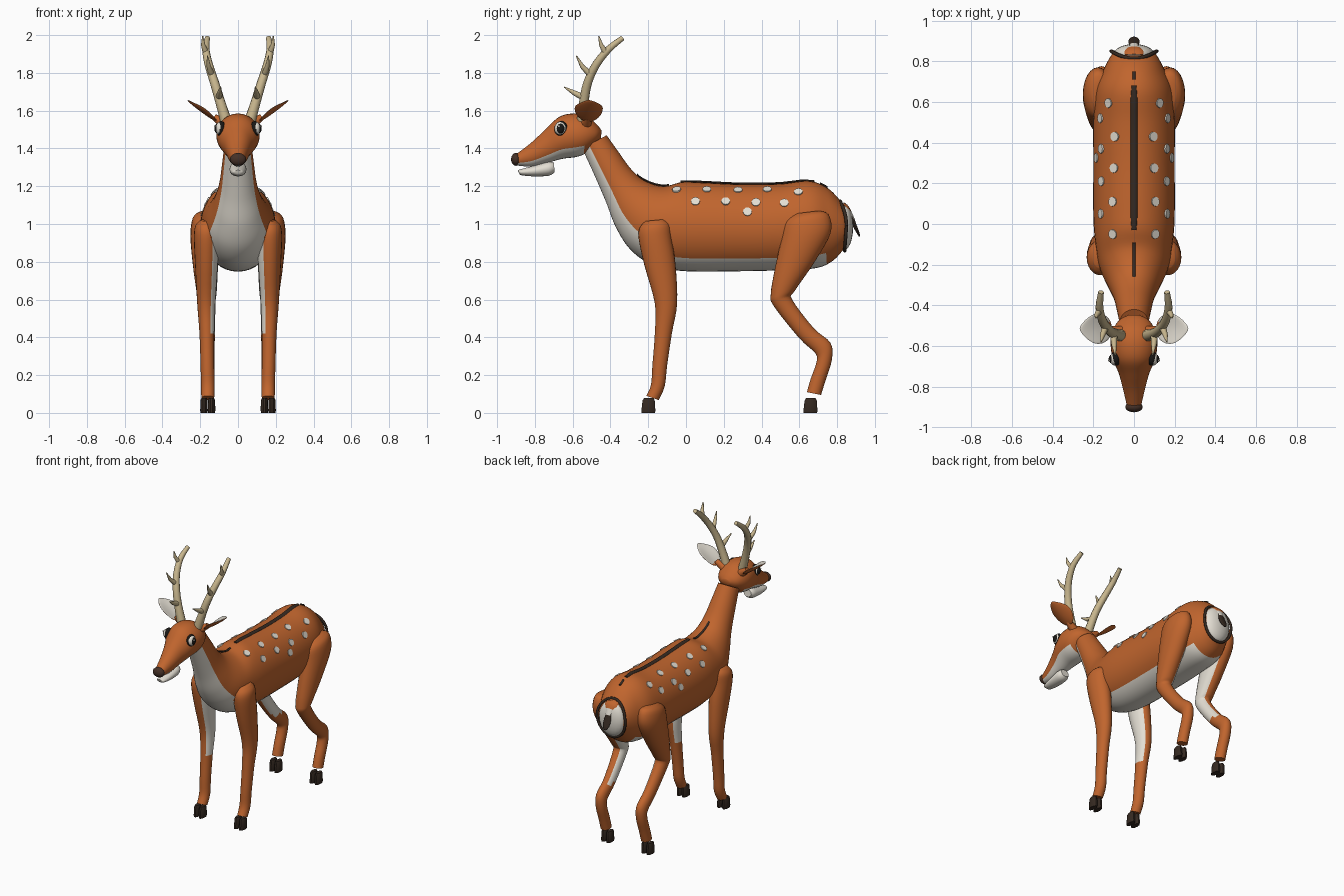
import bpy, bmesh, math
from mathutils import Vector, Matrix
from mathutils.bvhtree import BVHTree

if "Cube" in bpy.data.objects:
    bpy.data.objects.remove(bpy.data.objects["Cube"])


def material(name, rgb):
    m = bpy.data.materials.new(name)
    m.diffuse_color = (*rgb, 1)
    m.use_nodes = True
    m.node_tree.nodes["Principled BSDF"].inputs["Base Color"].default_value = m.diffuse_color
    return m


ORANGE = material("russet fur", (0.53, 0.13, 0.027))
CREAM = material("cream fur", (0.77, 0.73, 0.65))
DARK = material("dark brown", (0.035, 0.022, 0.015))
BONE = material("antler bone", (0.58, 0.47, 0.27))
BLACK = material("eye black", (0.01, 0.009, 0.008))
NOSE = material("nose brown", (0.06, 0.03, 0.02))


def finish(name, bm, mats, angle=50):
    bmesh.ops.recalc_face_normals(bm, faces=bm.faces[:])
    me = bpy.data.meshes.new(name)
    bm.to_mesh(me)
    bm.free()
    for m in mats:
        me.materials.append(m)
    ob = bpy.data.objects.new(name, me)
    bpy.context.collection.objects.link(ob)
    bpy.ops.object.select_all(action='DESELECT')
    ob.select_set(True)
    bpy.context.view_layer.objects.active = ob
    bpy.ops.object.shade_smooth_by_angle(angle=math.radians(angle))
    return ob


def spline(rows, sub):
    """Catmull-Rom interpolation of number tuples."""
    if sub == 1:
        return rows
    out = []
    for i in range(len(rows) - 1):
        p0, p1, p2 = rows[max(i - 1, 0)], rows[i], rows[i + 1]
        p3 = rows[min(i + 2, len(rows) - 1)]
        for k in range(sub):
            t = k / sub
            out.append(tuple(
                b + 0.5 * t * (c - a + t * (2 * a - 5 * b + 4 * c - d + t * (3 * (b - c) + d - a)))
                for a, b, c, d in zip(p0, p1, p2, p3)))
    return out + [rows[-1]]


def loft(name, rows, mats, rule=None, side=1, sides=24, sub=4, angle=50):
    """Rows: upper y, z / lower y, z / half width / centre x of elliptical rings."""
    bm = bmesh.new()
    rings = []
    for yt, zt, yb, zb, hw, cx in spline([r if len(r) == 6 else (*r, 0) for r in rows], sub):
        mid = Vector((side * cx, (yt + yb) / 2, (zt + zb) / 2))
        up = Vector((0, (yt - yb) / 2, (zt - zb) / 2))
        ring = []
        for j in range(sides):
            a = 2 * math.pi * j / sides
            ring.append(bm.verts.new(mid + Vector((hw * math.cos(a), 0, 0)) + up * math.sin(a)))
        rings.append(ring)
    for r0, r1 in zip(rings, rings[1:]):
        for j in range(sides):
            k = (j + 1) % sides
            f = bm.faces.new((r0[j], r0[k], r1[k], r1[j]))
            a = 2 * math.pi * (j + 0.5) / sides
            if rule:
                f.material_index = rule(f.calc_center_median(), side * math.cos(a), math.sin(a))
    for ring in (rings[0], rings[-1]):
        f = bm.faces.new(ring)
        if rule:
            f.material_index = rule(f.calc_center_median(), 0, 0)
    return finish(name, bm, mats, angle)


def ball(name, loc, scale, mat, rot=None):
    bm = bmesh.new()
    bmesh.ops.create_uvsphere(bm, u_segments=20, v_segments=12, radius=1)
    m = Matrix.Translation(loc) @ (rot or Matrix()) @ Matrix.Diagonal((*scale, 1))
    bmesh.ops.transform(bm, matrix=m, verts=bm.verts[:])
    return finish(name, bm, [mat])


def tube(name, pts, mat, sides=3):
    """Tapered round tube; points are x, y, z, radius."""
    cu = bpy.data.curves.new(name, 'CURVE')
    cu.dimensions = '3D'
    cu.bevel_depth, cu.bevel_resolution, cu.use_fill_caps = 1, sides, True
    sp = cu.splines.new('POLY')
    sp.points.add(len(pts) - 1)
    for p, (x, y, z, r) in zip(sp.points, pts):
        p.co, p.radius = (x, y, z, 1), r
    cu.materials.append(mat)
    ob = bpy.data.objects.new(name, cu)
    bpy.context.collection.objects.link(ob)
    bpy.ops.object.select_all(action='DESELECT')
    ob.select_set(True)
    bpy.context.view_layer.objects.active = ob
    bpy.ops.object.convert(target='MESH')
    bpy.ops.object.shade_smooth_by_angle(angle=math.radians(50))


# Neck and body, with pale throat and belly
def body_rule(c, x, s):
    t = min(max((c.y + 0.32) / 0.2, 0), 1)
    return int(s < -0.42 - 0.31 * t and c.y < 0.74)


body = loft("body", [
    (-.42, 1.47, -.55, 1.40, .07), (-.36, 1.385, -.49, 1.27, .083), (-.29, 1.29, -.425, 1.12, .10),
    (-.22, 1.23, -.37, .98, .13), (-.12, 1.20, -.29, .86, .17), (-.02, 1.222, -.17, .78, .19),
    (.08, 1.22, .0, .75, .2), (.3, 1.21, .3, .75, .2), (.5, 1.213, .5, .755, .2),
    (.65, 1.228, .68, .765, .19), (.75, 1.19, .77, .80, .15), (.82, 1.12, .83, .86, .115),
    (.845, 1.08, .85, .89, .095)], [ORANGE, CREAM], body_rule, sides=40, sub=6)
surface = BVHTree.FromObject(body, bpy.context.evaluated_depsgraph_get())

# Dark stripes along the spine
for name, y0, y1, w in (("neck_stripe", -.26, -.09, .008), ("back_stripe", -.03, .68, .016),
                        ("rump_stripe", .71, .75, .008)):
    rows = []
    for i in range(13):
        y = y0 + (y1 - y0) * i / 12
        z = surface.ray_cast(Vector((0, y, 3)), Vector((0, 0, -1)))[0].z
        rows.append((y, z + .009, y, z - .004, w * (.75 if i in (0, 12) else 1)))
    loft(name, rows, [DARK], sides=8, sub=1)

# Pale spots on both flanks
SPOTS = [(-.05, 1.182), (.05, 1.12), (.11, 1.183), (.21, 1.12), (.275, 1.18), (.325, 1.065),
         (.37, 1.115), (.43, 1.183), (.52, 1.112), (.595, 1.17)]
for side in (1, -1):
    bm = bmesh.new()
    for y, z in SPOTS:
        p, n, _, _ = surface.ray_cast(Vector((side, y, z)), Vector((-side, 0, 0)))
        m = Matrix.Translation(p + n * .001) @ n.to_track_quat('Z', 'Y').to_matrix().to_4x4()
        bmesh.ops.create_cone(bm, cap_ends=True, segments=12, radius1=.024, radius2=.023,
                              depth=.008, matrix=m)
    finish("spots", bm, [CREAM], 30)

# Rump patch with dark outline, and tail
ball("rump_patch", (0, .835, .985), (.1, .05, .125), CREAM)
outline = []
for i in range(33):
    a = 2 * math.pi * i / 32
    s = math.sin(a)
    outline.append((.112 * math.cos(a), .85 - .035 * max(s, 0) ** 2 - .01 * max(-s, 0),
                    .99 + .132 * s, .009))
tube("rump_outline", outline, DARK, 2)
loft("tail", [(.835, 1.115, .83, 1.09, .045), (.86, 1.095, .85, 1.07, .045),
              (.885, 1.045, .865, 1.035, .022), (.905, .99, .885, .985, .028),
              (.918, .955, .905, .95, .022), (.922, .935, .915, .933, .008)],
     [ORANGE, CREAM, DARK], lambda c, x, s: 0 if c.z > 1.07 else 1 if c.z > 1.035 else 2, sides=12)

# Head, lower jaw and nose
loft("head", [
    (-.905, 1.365, -.90, 1.31, .033), (-.82, 1.43, -.82, 1.305, .052), (-.74, 1.505, -.73, 1.325, .075),
    (-.67, 1.568, -.655, 1.345, .105), (-.59, 1.585, -.58, 1.355, .115), (-.52, 1.568, -.53, 1.375, .105),
    (-.47, 1.525, -.48, 1.42, .075), (-.447, 1.495, -.45, 1.455, .03)],
    [ORANGE, CREAM], lambda c, x, s: int(s < -.55 and c.y < -.54), sides=32, sub=5)
loft("lower_jaw", [
    (-.89, 1.285, -.885, 1.27, .015), (-.875, 1.29, -.87, 1.258, .03), (-.80, 1.31, -.80, 1.252, .042),
    (-.73, 1.33, -.725, 1.256, .044), (-.70, 1.325, -.695, 1.275, .03)], [CREAM], sides=20)
ball("nose", (0, -.9, 1.342), (.043, .026, .034), NOSE)

for side in (1, -1):
    # Eyes
    ball("eye_rim", (side * .089, -.661, 1.503), (.026, .036, .042), BLACK)
    ball("eye_white", (side * .094, -.664, 1.505), (.026, .032, .036), CREAM)
    ball("eye_pupil", (side * .105, -.664, 1.505), (.020, .023, .028), BLACK)
    ball("eye_glint", (side * .121, -.672, 1.517), (.006, .006, .006), CREAM)

    # Leaf-shaped ears, pale on the upper face
    bm = bmesh.new()
    bmesh.ops.create_uvsphere(bm, u_segments=24, v_segments=12, radius=1)
    for f in bm.faces:
        c = f.calc_center_median()
        f.material_index = int(c.z > 0 and c.x * side > -.75)
    for v in bm.verts:
        u = v.co.x * side
        v.co.y *= .075 * (1 - .45 * max(u, 0) ** 2)
        v.co.x *= .098
        v.co.z = v.co.z * .009 + 3 * v.co.y ** 2 - .008
    rot = Matrix.Rotation(-side * math.radians(36), 4, 'Y')
    bmesh.ops.transform(bm, matrix=Matrix.Translation((side * .183, -.515, 1.605)) @ rot, verts=bm.verts[:])
    finish("ear", bm, [ORANGE, CREAM])
    tube("ear_root", [(side * .07, -.53, 1.53, .03), (side * .125, -.52, 1.565, .018)], ORANGE)

    # Antlers: main beam and three tines
    beam = spline([(.065, -.548, 1.55, .03), (.095, -.54, 1.65, .026), (.125, -.52, 1.75, .024),
                   (.155, -.475, 1.845, .022), (.17, -.41, 1.925, .019), (.162, -.335, 1.985, .014)], 3)
    tube("antler_beam", [(side * x, y, z, r) for x, y, z, r in beam], BONE)
    for tine in ([(.10, -.54, 1.67, .019), (.098, -.59, 1.693, .014), (.092, -.645, 1.725, .003)],
                 [(.14, -.505, 1.79, .018), (.155, -.55, 1.835, .012), (.162, -.58, 1.89, .003)],
                 [(.17, -.425, 1.905, .017), (.185, -.45, 1.95, .011), (.187, -.462, 1.995, .003)]):
        tube("antler_tine", [(side * x, y, z, r) for x, y, z, r in tine], BONE)

    # Legs, pale on the inner side
    loft("front_leg", [
        (-.215, 1.015, -.115, 1.025, .035, .165), (-.245, .98, -.085, .995, .06, .167),
        (-.25, .92, -.075, .92, .066, .167), (-.22, .78, -.055, .78, .06, .167),
        (-.165, .58, -.047, .58, .048, .168), (-.165, .42, -.075, .42, .039, .165),
        (-.178, .25, -.1, .25, .036, .162), (-.185, .15, -.113, .14, .036, .16),
        (-.21, .09, -.145, .068, .034, .16)],
        [ORANGE, CREAM], lambda c, x, s: int(x < -.55 and .4 < c.z < .95), side)
    loft("hind_leg", [
        (.58, 1.055, .70, 1.07, .035, .17), (.525, 1.01, .755, 1.05, .065, .175),
        (.505, .92, .765, .95, .075, .177), (.47, .76, .675, .79, .066, .172),
        (.449, .63, .575, .645, .053, .166), (.465, .565, .562, .60, .045, .164),
        (.60, .395, .675, .45, .038, .16), (.685, .315, .765, .37, .036, .16),
        (.69, .265, .772, .28, .036, .16), (.66, .18, .738, .17, .035, .16),
        (.64, .11, .715, .095, .035, .16)],
        [ORANGE, CREAM], lambda c, x, s: int(x < -.55 and .42 < c.z < .95), side)

    # Cloven hooves: two toes each
    for y in (-.198, .66):
        for dx in (-.02, .02):
            loft("hoof_toe", [(y - .040, 0, y + .036, 0, .018, .16 + dx),
                              (y - .040, .012, y + .038, .012, .020, .16 + dx),
                              (y - .034, .065, y + .034, .065, .019, .16 + dx),
                              (y - .026, .078, y + .028, .078, .014, .16 + dx)],
                 [DARK], None, side, sides=10, sub=1, angle=30)
